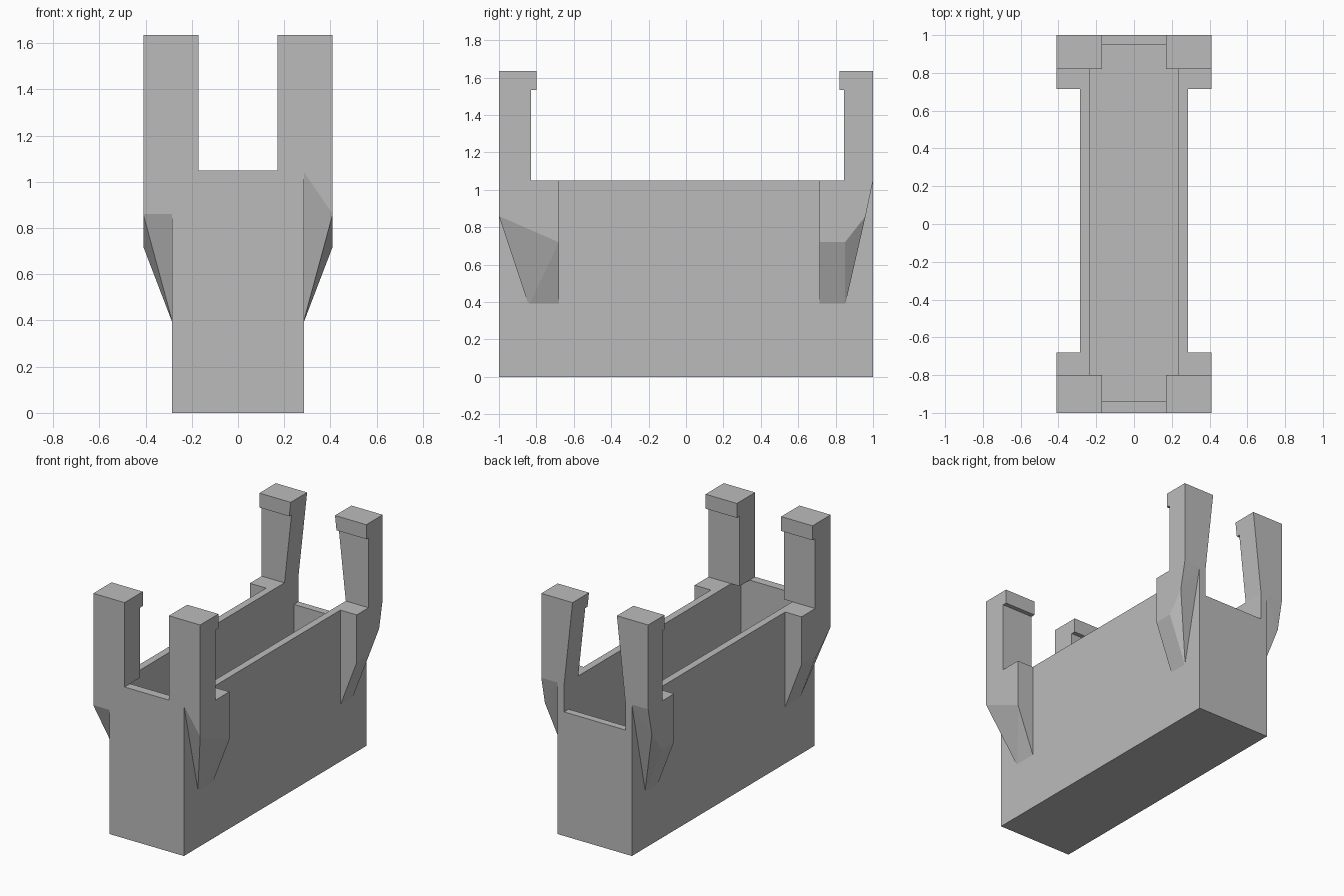
import bpy
import bmesh

old = bpy.data.objects.get("Cube")
if old:
    bpy.data.objects.remove(old, do_unlink=True)

GREY = (0.5, 0.5, 0.5, 1.0)
mat = bpy.data.materials.new("plain_grey")
mat.use_nodes = True
mat.diffuse_color = GREY
mat.node_tree.nodes["Principled BSDF"].inputs["Base Color"].default_value = GREY

HALF_W, POST_OUT, POST_IN, INNER_W = 0.285, 0.41, 0.17, 0.235
RIM, TOP, HOOK = 1.05, 1.635, 1.535
EMBED = 0.28  # brackets sink slightly into the walls


def hull(name, points, flip=1):
    """Convex flat-faced solid around a few points, optionally mirrored in x."""
    bm = bmesh.new()
    verts = [bm.verts.new((x * flip, y, z)) for x, y, z in points]
    res = bmesh.ops.convex_hull(bm, input=verts)
    loose = [v for v in bm.verts if not v.link_faces]
    bmesh.ops.delete(bm, geom=loose, context='VERTS')
    bmesh.ops.dissolve_limit(bm, angle_limit=0.01, verts=bm.verts, edges=bm.edges)
    bmesh.ops.recalc_face_normals(bm, faces=bm.faces)
    mesh = bpy.data.meshes.new(name)
    bm.to_mesh(mesh)
    bm.free()
    mesh.materials.append(mat)
    obj = bpy.data.objects.new(name, mesh)
    bpy.context.collection.objects.link(obj)
    return obj


def box(name, xs, ys, zs):
    return hull(name, [(x, y, z) for x in xs for y in ys for z in zs])


def cut(obj, cutter):
    cutter.hide_render = True
    mod = obj.modifiers.new("cut", 'BOOLEAN')
    mod.operation = 'DIFFERENCE'
    mod.solver = 'EXACT'
    mod.object = cutter
    bpy.context.view_layer.objects.active = obj
    bpy.ops.object.modifier_apply(modifier=mod.name)
    bpy.data.objects.remove(cutter, do_unlink=True)


# Open trough with a lowered back wall
trough = box("trough", (-HALF_W, HALF_W), (-1, 1), (0, RIM))
cut(trough, box("cavity_cutter", (-INNER_W, INNER_W), (-0.94, 0.95), (0.05, 1.3)))
cut(trough, box("notch_cutter", (-INNER_W, INNER_W), (0.9, 1.2), (0.86, 1.3)))


def post(name, side, end, inner_y, hook_y, base_in):
    """Upright with an inward hook; its inner side may taper to the base."""
    def inner_x(z):
        return base_in + (POST_IN - base_in) * (z - RIM) / (TOP - RIM)

    def block(part, y, z0, z1):
        hull(part, [(x, yy, z) for z in (z0, z1)
                    for x in (inner_x(z), POST_OUT) for yy in (end, y)], side)
    block(name + "_post", inner_y, RIM, HOOK)
    block(name + "_hook", hook_y, HOOK, TOP)


def bracket(name, side, end, stop, corner):
    """Gusset under a post: shared sloped prism plus its own cut corner."""
    pts = [(x, y, RIM) for x in (EMBED, POST_OUT) for y in (end, stop)]
    pts += [(POST_OUT, stop, 0.72), (EMBED, stop, 0.38)]
    hull(name + "_bracket", pts + corner, side)


# Four posts: straight at the front, tapered at the back
for side, label in ((1, "left"), (-1, "right")):
    post("front_" + label, side, -1, -0.83, -0.8, POST_IN)
    post("back_" + label, side, 1, 0.845, 0.82, INNER_W)
    bracket("back_" + label, side, 1, 0.715,
            [(POST_OUT, 0.96, 0.86), (POST_OUT, 0.85, 0.72), (EMBED, 0.85, 0.38)])

# The two front brackets have differently cut corners
tip = [(POST_OUT, -1, 0.86), (EMBED, -0.84, 0.38)]
bracket("front_left", 1, -1, -0.68, tip)
bracket("front_right", -1, -1, -0.68,
        tip + [(HALF_W, -1, 0.86), (POST_OUT, -0.84, 0.72)])
